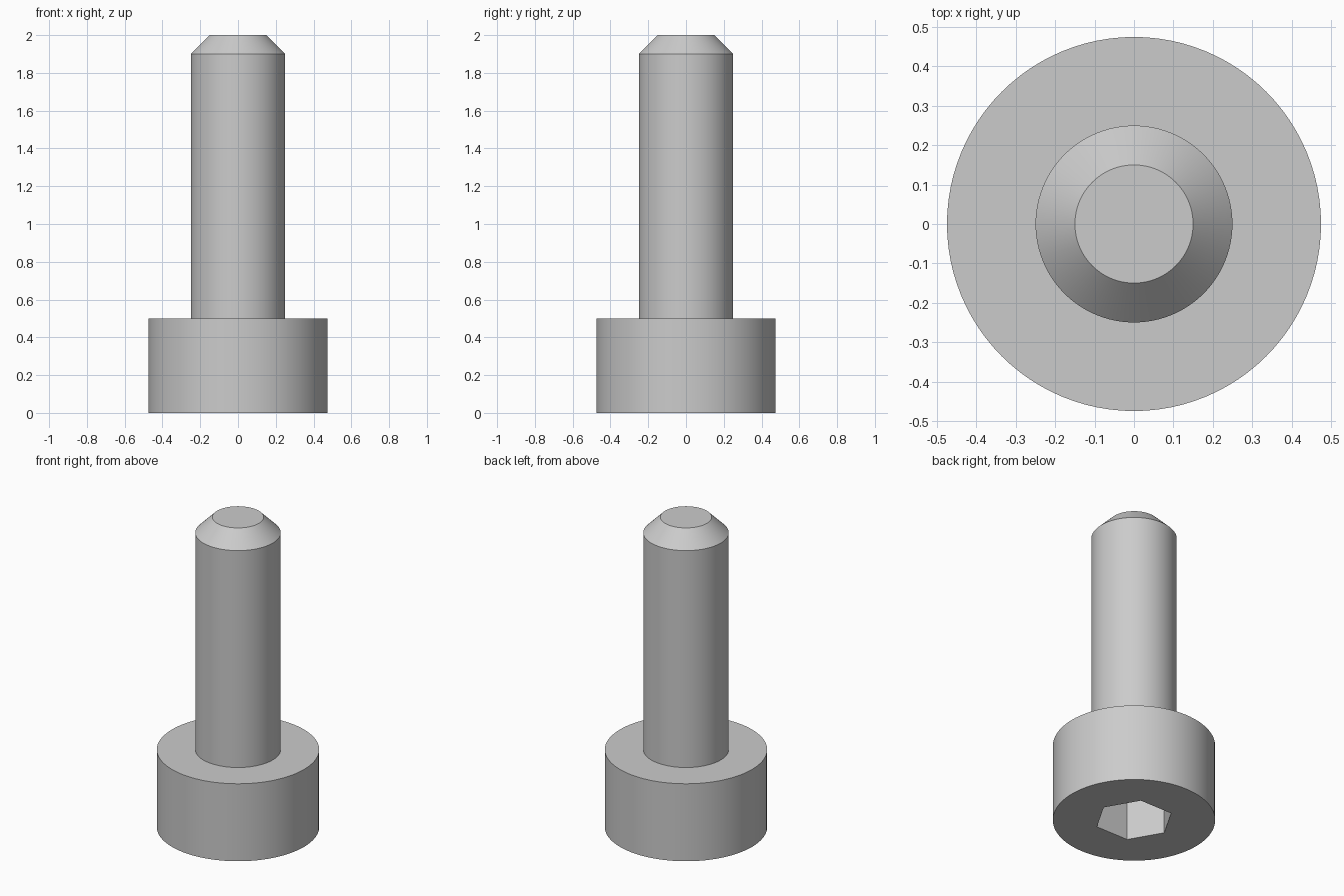
import bpy, bmesh, math

if "Cube" in bpy.data.objects:
    bpy.data.objects.remove(bpy.data.objects["Cube"])

SEGMENTS = 96
HEAD_R, HEAD_H = 0.475, 0.5
SHANK_R, TIP_R = 0.25, 0.15
CHAMFER_Z, TOP_Z = 1.9, 2.0
SOCKET_R, SOCKET_DEPTH = 0.4 / math.sqrt(3), 0.25

steel = bpy.data.materials.new("grey steel")
steel.diffuse_color = (0.60, 0.60, 0.60, 1)
steel.use_nodes = True
steel.node_tree.nodes["Principled BSDF"].inputs["Base Color"].default_value = steel.diffuse_color


def ring(bm, radius, z, sides):
    step = 2 * math.pi / sides
    return [bm.verts.new((radius * math.cos(i * step), radius * math.sin(i * step), z))
            for i in range(sides)]


def bridge(bm, lower, upper):
    n = len(lower)
    for i in range(n):
        j = (i + 1) % n
        bm.faces.new((lower[i], lower[j], upper[j], upper[i]))


bm = bmesh.new()

# Outer profile: head, shoulder, shank, chamfered tip
profile = [(HEAD_R, 0), (HEAD_R, HEAD_H), (SHANK_R, HEAD_H),
           (SHANK_R, CHAMFER_Z), (TIP_R, TOP_Z)]
rings = [ring(bm, r, z, SEGMENTS) for r, z in profile]
for lower, upper in zip(rings, rings[1:]):
    bridge(bm, lower, upper)
bm.faces.new(rings[-1])

# Hexagonal socket sunk into the underside of the head
mouth = ring(bm, SOCKET_R, 0, 6)
floor = ring(bm, SOCKET_R, SOCKET_DEPTH, 6)
bridge(bm, mouth, floor)
bm.faces.new(floor)

# Flat underside between the head rim and the hexagonal mouth
rim, per_side = rings[0], SEGMENTS // 6
for k in range(6):
    a, b = mouth[k], mouth[(k + 1) % 6]
    start, half = k * per_side, per_side // 2
    for i in range(per_side):
        p, q = rim[start + i], rim[(start + i + 1) % SEGMENTS]
        bm.faces.new((p, q, a if i < half else b))
    bm.faces.new((a, rim[start + half], b))

bmesh.ops.recalc_face_normals(bm, faces=bm.faces)
mesh = bpy.data.meshes.new("socket_head_bolt")
bm.to_mesh(mesh)
bm.free()
mesh.materials.append(steel)

bolt = bpy.data.objects.new("socket_head_bolt", mesh)
bpy.context.collection.objects.link(bolt)
bpy.context.view_layer.objects.active = bolt
bolt.select_set(True)
bpy.ops.object.shade_smooth_by_angle(angle=math.radians(30))
